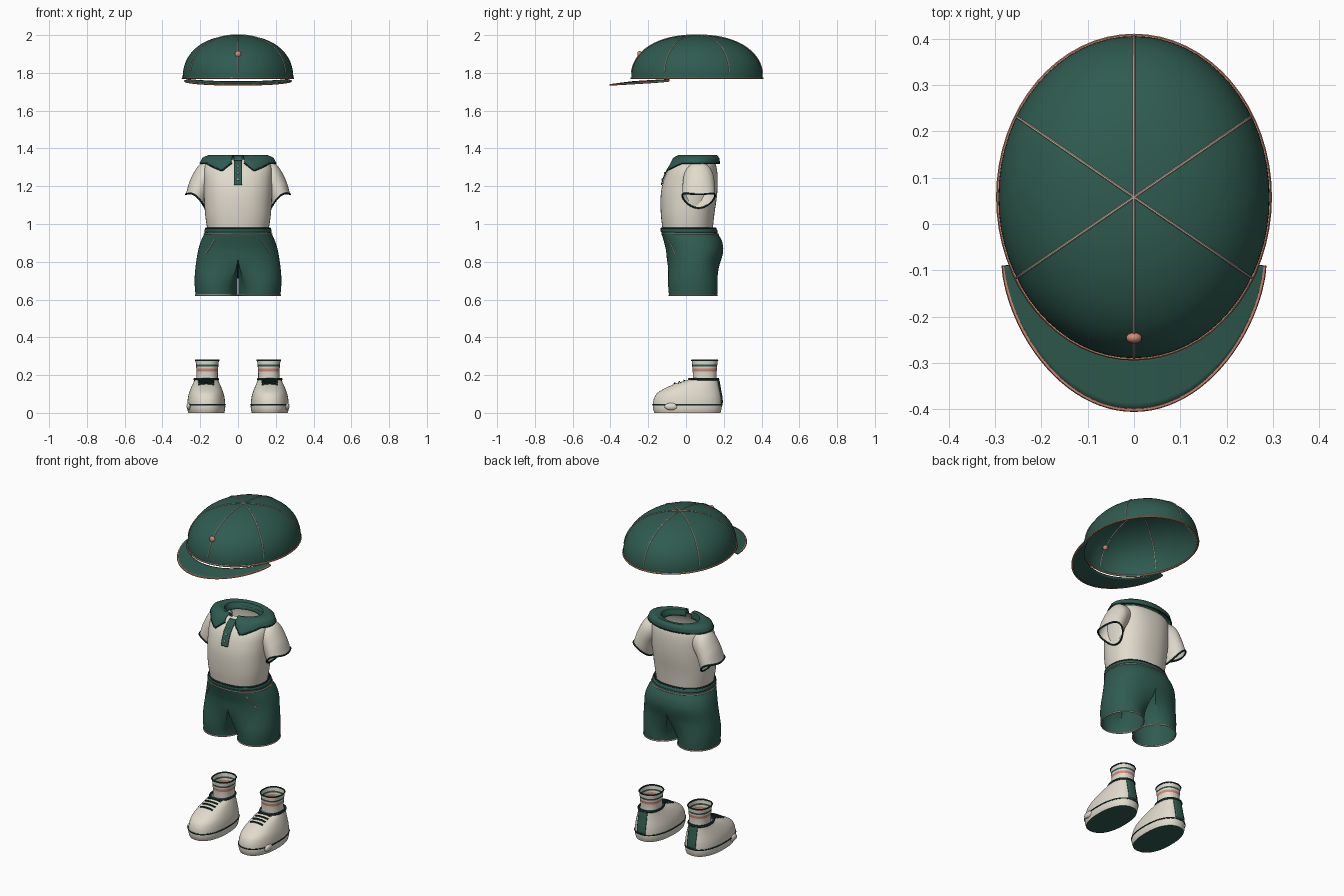
import bpy, bmesh
from math import sin, cos, pi, radians, copysign
from mathutils import Vector

cube = bpy.data.objects.get("Cube")
if cube:
    bpy.data.objects.remove(cube)


def material(name, rgb):
    m = bpy.data.materials.new(name)
    m.use_nodes = True
    m.diffuse_color = (*rgb, 1)
    bsdf = next(n for n in m.node_tree.nodes if n.type == 'BSDF_PRINCIPLED')
    bsdf.inputs["Base Color"].default_value = (*rgb, 1)
    return m


GREEN = material("forest green", (0.028, 0.105, 0.08))
DEEP = material("deep green", (0.01, 0.04, 0.032))
CREAM = material("cream", (0.76, 0.71, 0.61))
SALMON = material("salmon", (0.66, 0.25, 0.17))
THREAD = material("thread", (0.62, 0.47, 0.39))


def surf(name, fn, nu, nv, mats, wrap=True, rule=None, cap=False, thick=0):
    """Grid surface from fn(u, v), both running 0..1."""
    bm = bmesh.new()
    cols = nu if wrap else nu + 1
    g = [[bm.verts.new(fn(i / nu, j / nv)) for i in range(cols)] for j in range(nv + 1)]
    for j in range(nv):
        for i in range(nu):
            k = (i + 1) % cols
            bm.faces.new((g[j][i], g[j][k], g[j + 1][k], g[j + 1][i]))
    if cap:
        bm.faces.new(g[0][::-1]).material_index = len(mats) - 1
    bmesh.ops.remove_doubles(bm, verts=bm.verts, dist=1e-5)
    bmesh.ops.recalc_face_normals(bm, faces=bm.faces)
    if rule:
        for f in bm.faces:
            f.material_index = rule(f.calc_center_median())
    me = bpy.data.meshes.new(name)
    bm.to_mesh(me)
    bm.free()
    for m in mats:
        me.materials.append(m)
    ob = bpy.data.objects.new(name, me)
    bpy.context.collection.objects.link(ob)
    if thick:
        mod = ob.modifiers.new("Thickness", 'SOLIDIFY')
        mod.thickness, mod.offset = thick, 0
    bpy.ops.object.select_all(action='DESELECT')
    ob.select_set(True)
    bpy.context.view_layer.objects.active = ob
    bpy.ops.object.shade_smooth_by_angle(angle=radians(50))
    return ob


def tube(name, pts, r, mat, closed=False):
    """Thin piping along a path."""
    pts = [Vector(p) for p in pts]
    n, frames, side = len(pts), [], Vector((0.31, 0.52, 0.8))
    for i, p in enumerate(pts):
        a = pts[i - 1] if closed or i else p
        b = pts[(i + 1) % n] if closed or i < n - 1 else p
        t = (b - a).normalized()
        side = (side - t * side.dot(t)).normalized()
        frames.append((p, side, t.cross(side)))
    if closed:
        frames.append(frames[0])

    def fn(u, v):
        p, s, q = frames[round(v * (len(frames) - 1))]
        return p + r * (s * cos(2 * pi * u) + q * sin(2 * pi * u))
    return surf(name, fn, 6, len(frames) - 1, [mat])


def blob(name, c, size, mat):
    def fn(u, v):
        a, b = 2 * pi * u, pi * v
        d = (sin(b) * cos(a), sin(b) * sin(a), cos(b))
        return [c[k] + size[k] * d[k] for k in range(3)]
    return surf(name, fn, 16, 10, [mat])


def row(rows, z):
    """Smoothly interpolated half width, front y and back y at height z."""
    z = min(max(z, rows[0][0]), rows[-1][0])
    i = next(k for k in range(len(rows) - 1) if z <= rows[k + 1][0])
    a, b = rows[i], rows[i + 1]
    p, q = rows[max(i - 1, 0)], rows[min(i + 2, len(rows) - 1)]
    h = b[0] - a[0]
    t = (z - a[0]) / h
    out = []
    for k in (1, 2, 3):
        ma, mb = (b[k] - p[k]) / (b[0] - p[0]) * h, (q[k] - a[k]) / (q[0] - a[0]) * h
        out.append(a[k] + t * ma + t * t * (3 * (b[k] - a[k]) - 2 * ma - mb)
                   + t ** 3 * (ma + mb - 2 * (b[k] - a[k])))
    return out


def power(c, e):
    return copysign(abs(c) ** e, c)


def ring(rows, u, z, grow=0, n=2.3):
    rx, yf, yb = row(rows, z)
    a = 2 * pi * u
    return Vector(((rx + grow) * power(sin(a), 2 / n),
                   (yf + yb) / 2 - ((yb - yf) / 2 + grow) * power(cos(a), 2 / n), z))


def face_y(rows, x, z, back=False, n=2.3):
    """y of the front or back surface at x, z."""
    rx, yf, yb = row(rows, z)
    d = (yb - yf) / 2 * max(0, 1 - abs(x / rx) ** n) ** (1 / n)
    return (yf + yb) / 2 + (d if back else -d)


def loop(fn, n=64):
    return [fn(i / n) for i in range(n)]


# Cap crown, rim piping, panel seams and button
def dome(a, v, grow=0.0):
    r, h = max(cos(v), 0) ** 0.9, sin(v) ** 0.9
    return Vector(((0.293 + grow) * r * sin(a), 0.058 - (0.348 + grow) * r * cos(a),
                   1.772 + (0.228 + grow) * h))


surf("cap_crown", lambda u, v: dome(2 * pi * u, v * pi / 2), 64, 24, [GREEN])
tube("cap_rim", loop(lambda u: dome(2 * pi * u, 0)), 0.005, SALMON, True)
for k in range(6):
    tube("cap_seam", [dome(k * pi / 3, 0.1 + i / 24 * (pi / 2 - 0.1), 0.001)
                      for i in range(25)], 0.003, THREAD)
blob("cap_button", (0, -0.246, 1.9), (0.017, 0.012, 0.017), SALMON)


# Cap brim
def brim(u, v):
    a = (u - 0.5) * pi
    b, c = a * 0.72, cos(a)
    inner = Vector((0.288 * sin(b), 0.058 - 0.342 * cos(b), 1.764 - 0.012 * c))
    outer = Vector((0.281 * sin(a), -0.09 - 0.311 * max(c, 0) ** 1.25, 1.758 - 0.021 * c))
    return inner.lerp(outer, v)


surf("cap_brim", brim, 48, 8, [GREEN], wrap=False, thick=0.008)
tube("brim_piping", [brim(i / 48, 1) for i in range(49)], 0.005, SALMON)

# Shirt body
SHIRT = [(0.955, 0.16, -0.122, 0.14), (1.05, 0.174, -0.133, 0.15), (1.15, 0.18, -0.134, 0.164),
         (1.22, 0.182, -0.122, 0.168), (1.28, 0.182, -0.098, 0.165), (1.32, 0.17, -0.064, 0.155),
         (1.335, 0.145, -0.04, 0.14), (1.345, 0.115, -0.02, 0.12)]
surf("shirt_body", lambda u, v: ring(SHIRT, u, 0.955 + 0.39 * v), 64, 40, [CREAM])

# Sleeves: outer x, outer z, inner x, inner z, half depth
SLEEVE = [(0.13, 1.335, 0.12, 1.2, 0.06), (0.2, 1.318, 0.15, 1.165, 0.08),
          (0.25, 1.24, 0.166, 1.12, 0.086), (0.277, 1.157, 0.175, 1.085, 0.087)]


def sleeve(s):
    def fn(u, v):
        k = min(int(v * 3), 2)
        t = v * 3 - k
        p, q = SLEEVE[max(k - 1, 0)], SLEEVE[min(k + 2, 3)]
        a, b = SLEEVE[k], SLEEVE[k + 1]
        ox, oz, ix, iz, ry = [a[i] + t * (b[i] - a[i]) + t * (1 - t) / 2 * (
            (1 - t) * (2 * a[i] - p[i] - b[i]) * (k > 0) + t * (2 * b[i] - a[i] - q[i]) * (k < 2))
            for i in range(5)]
        w = (1 + cos(2 * pi * u)) / 2
        return Vector((s * (ix + (ox - ix) * w), 0.067 + ry * sin(2 * pi * u),
                       iz + (oz - iz) * w + 0.03 * v ** 4 * sin(2 * pi * u) ** 2))
    return fn


# Collar with two front points
def collar(u, v):
    gap = radians(10)
    a = gap + (2 * pi - 2 * gap) * u
    off = min(a, 2 * pi - a)
    tip = radians(25)
    bump = (off - gap) / (tip - gap) if off < tip else max(0, 1 - (off - tip) / radians(32))
    steps = [(0.105, 0.05, 0.075, 1.322), (0.118, 0.055, 0.085, 1.358),
             (0.158, 0.06, 0.102, 1.362), (0.188, 0.053, 0.122, 1.348), (0.2, 0.05, 0.127, 1.322)]
    k = min(int(v * 4), 3)
    t = v * 4 - k
    rx, cy, ry, z = [p + (q - p) * t for p, q in zip(steps[k], steps[k + 1])]
    drop = bump * max(0, v - 0.5) * 2
    return Vector((rx * sin(a), cy - ry * cos(a) - 0.036 * drop, z - 0.04 * drop))


surf("shirt_collar", collar, 96, 12, [GREEN], wrap=False, thick=0.005)
tube("collar_edge", [collar(i / 96, 1) for i in range(97)], 0.004, DEEP)

# Button placket
surf("shirt_placket", lambda u, v: (0.044 * u - 0.022, face_y(SHIRT, 0.044 * u - 0.022,
     1.206 + 0.13 * v) - 0.005, 1.206 + 0.13 * v), 6, 16, [GREEN], wrap=False, thick=0.006)
for z in (1.235, 1.27, 1.305):
    blob("shirt_button", (0, face_y(SHIRT, 0, z) - 0.009, z), (0.006, 0.004, 0.006), THREAD)

# Shorts: one tube for each leg, meeting at the middle
SHORTS = [(0.62, 0.225, -0.09, 0.165), (0.7, 0.23, -0.098, 0.17), (0.78, 0.224, -0.1, 0.18),
          (0.86, 0.211, -0.106, 0.197), (0.91, 0.196, -0.118, 0.19),
          (0.95, 0.178, -0.129, 0.168), (0.978, 0.17, -0.131, 0.156)]


def leg(s):
    def fn(u, v):
        z = 0.62 + 0.358 * v
        rx, yf, yb = row(SHORTS, z)
        if u < 0.7:
            hip, th = ring(SHORTS, u / 1.4, z), radians(-40 + 260 * u / 0.7)
        else:
            t = (u - 0.7) / 0.3
            hip, th = Vector((0, yb + (yf - yb) * t, z)), radians(220 + 100 * t)
        c = rx / 2 + 0.001
        low = Vector((c + (c - 0.002) * sin(th), (yf + yb) / 2 - (yb - yf) / 2 * cos(th), z))
        w = min(max((0.83 - z) / 0.2, 0), 1)
        p = hip.lerp(low, w * w * (3 - 2 * w))
        return Vector((s * p.x, p.y, p.z))
    return fn


surf("shorts_waistband", lambda u, v: ring(SHORTS, u, 0.955 + 0.023 * v, 0.005 * sin(pi * v)),
     64, 6, [GREEN])
tube("waist_piping", loop(lambda u: ring(SHORTS, u, 0.976)), 0.005, DEEP, True)
tube("waist_stitch", loop(lambda u: ring(SHORTS, u, 0.946, 0.001)), 0.003, THREAD, True)

# Shoe and sock shapes, relative to each foot's middle
SHOE = [(0, 0.095, -0.167, 0.182), (0.02, 0.1, -0.174, 0.188), (0.05, 0.1, -0.175, 0.19),
        (0.08, 0.097, -0.168, 0.188), (0.105, 0.091, -0.152, 0.184), (0.13, 0.082, -0.112, 0.179),
        (0.155, 0.071, -0.055, 0.175), (0.172, 0.063, 0.0, 0.172), (0.182, 0.06, 0.03, 0.168)]
SOCK = [(0.16, 0.057, 0.037, 0.163), (0.21, 0.056, 0.036, 0.162), (0.28, 0.062, 0.03, 0.168)]


def sock_colour(c):
    return 1 if 0.243 < c.z < 0.255 else 2 if 0.221 < c.z < 0.234 else 0


def instep(x, y):
    """Height of the shoe's upper surface at x, y."""
    z = 0.182
    while z > 0.05 and face_y(SHOE, x, z) > y:
        z -= 0.001
    return z


for s, side in ((1, "left"), (-1, "right")):
    surf(side + "_sleeve", sleeve(s), 40, 24, [CREAM])
    tube(side + "_sleeve_edge", loop(lambda u: sleeve(s)(u, 1), 40), 0.005, DEEP, True)
    surf(side + "_shorts_leg", leg(s), 70, 40, [GREEN])
    tube(side + "_hem", loop(lambda u: leg(s)(u, 0.008), 70), 0.004, THREAD, True)
    pocket = [(0.17 - 0.05 * i / 12, 0.845 + 0.075 * i / 12) for i in range(13)]
    tube(side + "_pocket_stitch", [(s * x, face_y(SHORTS, x, z) - 0.001, z) for x, z in pocket],
         0.003, THREAD)

    # Footwear
    foot = Vector((s * 0.168, 0, 0))
    ankle = Vector((s * 0.163, 0, 0))
    surf(side + "_shoe", lambda u, v: foot + ring(SHOE, u, 0.182 * v), 56, 26,
         [CREAM, GREEN], cap=True)
    tube(side + "_sole_line", loop(lambda u: foot + ring(SHOE, u, 0.043)), 0.004, DEEP, True)
    tube(side + "_shoe_collar", loop(lambda u: foot + ring(SHOE, u, 0.178)), 0.007, DEEP, True)
    surf(side + "_sock", lambda u, v: ankle + ring(SOCK, u, 0.16 + 0.12 * v), 48, 24,
         [CREAM, GREEN, SALMON], rule=sock_colour)
    tube(side + "_sock_cuff", loop(lambda u: ankle + ring(SOCK, u, 0.278)), 0.004, DEEP, True)
    surf(side + "_heel_tab", lambda u, v: foot + Vector((0.056 * u - 0.028, face_y(
        SHOE, 0.056 * u - 0.028, 0.05 + 0.12 * v, True) + 0.003, 0.05 + 0.12 * v)),
        8, 12, [GREEN], wrap=False, thick=0.005)
    for y in (-0.06, -0.035, -0.01, 0.015):
        xs = [-0.042 + 0.084 * i / 10 for i in range(11)]
        tube(side + "_lace", [foot + Vector((x, y, instep(x, y) + 0.003)) for x in xs],
             0.005, DEEP)
    blob(side + "_shoe_stud", (s * 0.26, -0.078, 0.034), (0.012, 0.036, 0.019), CREAM)
